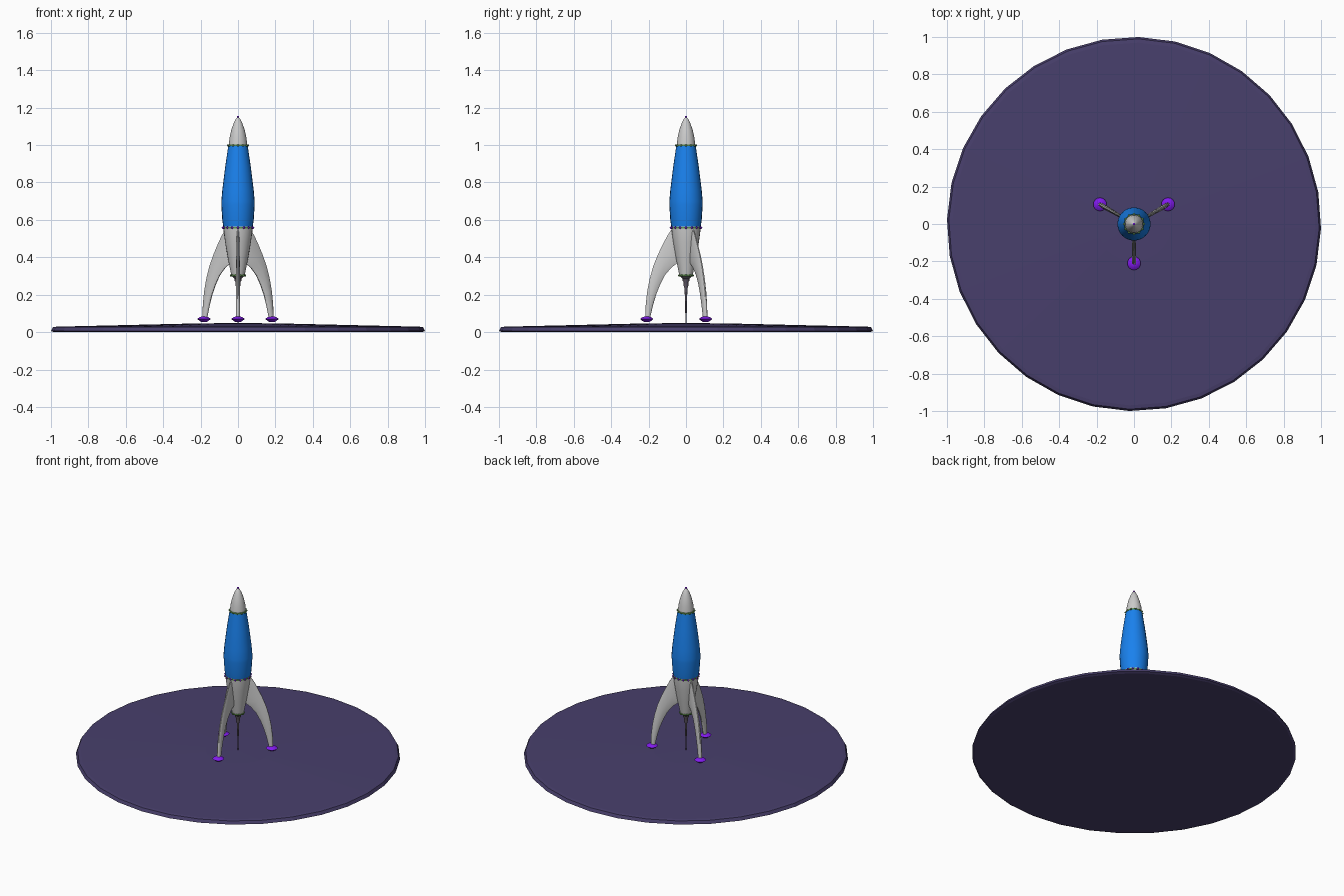
import bpy, bmesh, math
from mathutils import Matrix, Vector

if "Cube" in bpy.data.objects:
    bpy.data.objects.remove(bpy.data.objects["Cube"])


def material(name, r, g, b):
    m = bpy.data.materials.new(name)
    m.diffuse_color = (r, g, b, 1)
    m.use_nodes = True
    m.node_tree.nodes["Principled BSDF"].inputs["Base Color"].default_value = m.diffuse_color
    return m


BLUE = material("blue", 0.01, 0.22, 0.85)
PURPLE = material("purple", 0.22, 0.01, 0.85)
GREEN = material("green", 0.12, 0.3, 0.08)
SLATE = material("slate", 0.065, 0.05, 0.15)
DARK = material("dark", 0.12, 0.1, 0.13)


def finish(bm, name, mat=None, smooth=None):
    bmesh.ops.recalc_face_normals(bm, faces=bm.faces)
    me = bpy.data.meshes.new(name)
    bm.to_mesh(me)
    bm.free()
    ob = bpy.data.objects.new(name, me)
    bpy.context.collection.objects.link(ob)
    if mat:
        me.materials.append(mat)
    if smooth:
        bpy.ops.object.select_all(action='DESELECT')
        bpy.context.view_layer.objects.active = ob
        ob.select_set(True)
        bpy.ops.object.shade_smooth_by_angle(angle=math.radians(smooth))
    return ob


def bridge(bm, loops):
    for a, b in zip(loops, loops[1:]):
        n = len(a)
        for i in range(n):
            bm.faces.new((a[i], a[(i + 1) % n], b[(i + 1) % n], b[i]))
    bm.faces.new(loops[0])
    bm.faces.new(loops[-1])


def lathe(name, profile, seg=24, mat=None, smooth=35, centre=(0, 0), turn=0):
    bm = bmesh.new()
    loops = []
    for r, z in profile:
        angles = [turn + 2 * math.pi * i / seg for i in range(seg)]
        loops.append([bm.verts.new((centre[0] + r * math.cos(a), centre[1] + r * math.sin(a), z))
                      for a in angles])
    bridge(bm, loops)
    return finish(bm, name, mat, smooth)


def beads(name, ring_r, z, count, size, mat, turn=0):
    bm = bmesh.new()
    for i in range(count):
        a = turn + 2 * math.pi * i / count
        pos = Vector((ring_r * math.cos(a), ring_r * math.sin(a), z))
        bmesh.ops.create_uvsphere(bm, u_segments=8, v_segments=6, radius=size,
                                  matrix=Matrix.Translation(pos))
    return finish(bm, name, mat, 60)


# landing pad: 32-sided, very shallow dome
lathe("landing_pad", [(0.985, 0), (1.0, 0.006), (0.99, 0.026), (0.97, 0.029), (0.5, 0.04),
                      (0.2, 0.047), (0.002, 0.048)], 32, SLATE, None, turn=-0.025)

# fuselage sections
lathe("nose_cone", [(0.05, 0.995), (0.045, 1.04), (0.036, 1.08), (0.024, 1.115),
                    (0.012, 1.14), (0.003, 1.15)])
lathe("main_body", [(0.079, 0.565), (0.084, 0.6), (0.089, 0.68), (0.089, 0.70), (0.084, 0.76),
                    (0.069, 0.88), (0.052, 0.995)], mat=BLUE)
lathe("tail_cone", [(0.036, 0.305), (0.055, 0.40), (0.069, 0.48), (0.079, 0.555), (0.079, 0.565)])
lathe("nozzle", [(0.003, 0.045), (0.005, 0.16), (0.008, 0.235), (0.013, 0.25), (0.012, 0.265),
                 (0.018, 0.275), (0.018, 0.285), (0.03, 0.295), (0.036, 0.305)], 16, DARK)

# trim bands with beads around the joints
for name, r, z, n in (("upper", 0.051, 0.998, 12), ("middle", 0.079, 0.558, 16),
                      ("lower", 0.036, 0.303, 10)):
    lathe(name + "_band", [(r - 0.004, z - 0.006), (r + 0.002, z - 0.004), (r + 0.002, z + 0.004),
                           (r - 0.004, z + 0.006)], mat=GREEN)
    beads(name + "_beads", r + 0.002, z, n, 0.006, PURPLE if name == "middle" else GREEN)
beads("nose_bead", 0, 1.15, 1, 0.007, PURPLE)

# leg stations: outer r, z / inner r, z / half thickness
STATIONS = [
    (0.076, 0.550, 0.030, 0.500, 0.007),
    (0.100, 0.515, 0.035, 0.435, 0.008),
    (0.126, 0.465, 0.045, 0.370, 0.009),
    (0.150, 0.415, 0.078, 0.345, 0.010),
    (0.176, 0.350, 0.112, 0.305, 0.011),
    (0.194, 0.285, 0.138, 0.255, 0.012),
    (0.207, 0.220, 0.158, 0.205, 0.012),
    (0.215, 0.150, 0.176, 0.145, 0.012),
    (0.218, 0.075, 0.192, 0.075, 0.011),
]
for i, label in enumerate(("front", "right", "left")):
    angle = math.radians(-90 + 120 * i)
    out = Vector((math.cos(angle), math.sin(angle), 0))
    side = Vector((-out.y, out.x, 0))
    bm = bmesh.new()
    loops = []
    for ro, zo, ri, zi, t in STATIONS:
        section = [(0, 0.3), (0.15, 0.8), (0.5, 1), (0.85, 0.8), (1, 0.3)]
        section += [(f, -w) for f, w in reversed(section)]
        loop = []
        for f, w in section:
            r, z = ro + (ri - ro) * f, zo + (zi - zo) * f
            loop.append(bm.verts.new(out * r + side * (w * t) + Vector((0, 0, z))))
        loops.append(loop)
    bridge(bm, loops)
    finish(bm, label + "_leg", None, 45)
    # lens-shaped foot
    foot = out * 0.21
    lathe(label + "_foot", [(0.012, 0.053), (0.025, 0.061), (0.036, 0.070), (0.025, 0.079),
                            (0.010, 0.084)], 16, PURPLE, 35, (foot.x, foot.y))
